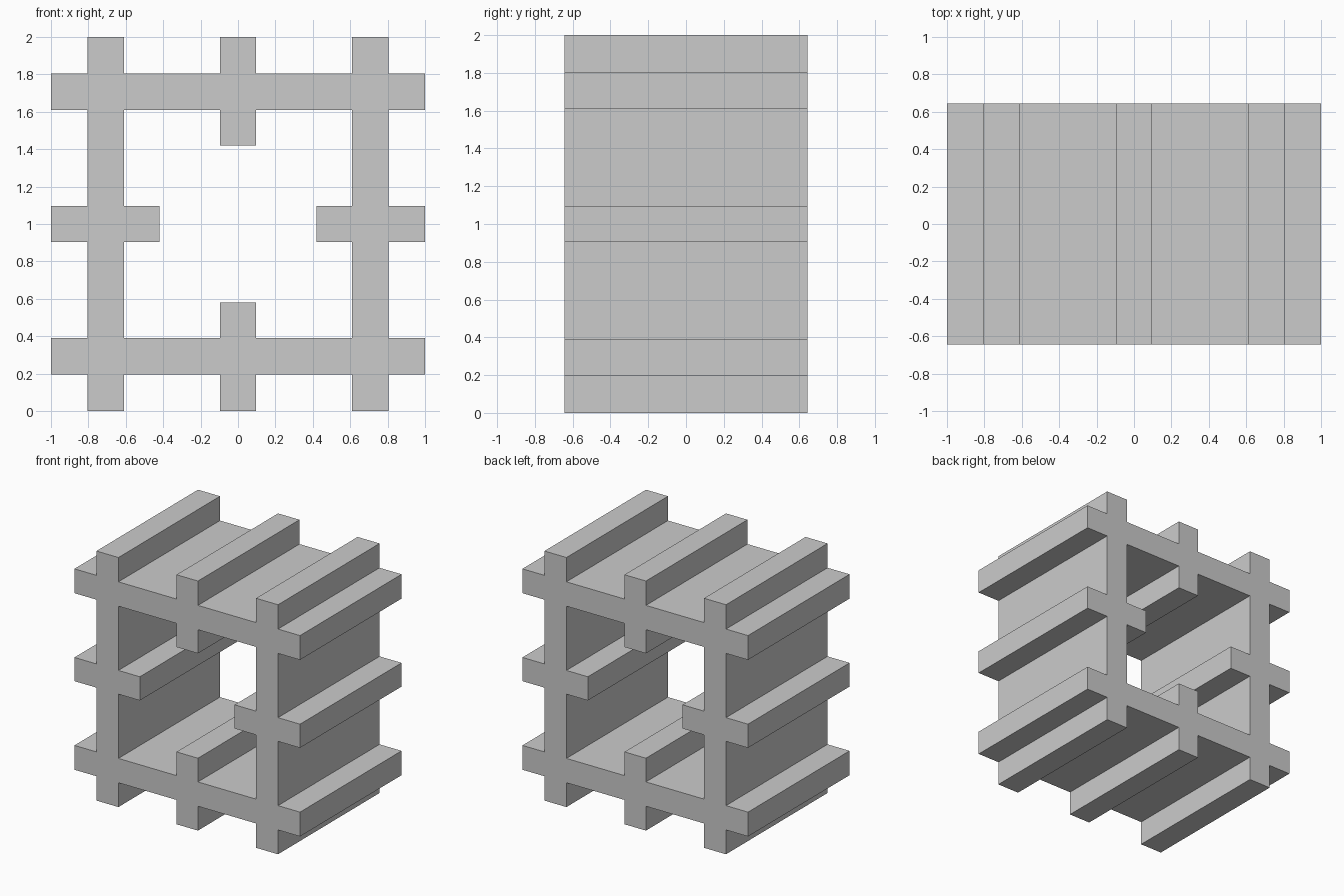
import bpy, math

if "Cube" in bpy.data.objects:
    bpy.data.objects.remove(bpy.data.objects["Cube"])

A = 0.095            # half width of the middle ribs
B, C = 0.61, 0.805   # inner and outer face of the walls
R = 0.42             # inner reach of the ribs
HALF_DEPTH = 0.643

# One side of each outline; the other three are quarter turns of it
outer_side = [(-C, C), (-C, 1), (-B, 1), (-B, C), (-A, C), (-A, 1),
              (A, 1), (A, C), (B, C), (B, 1), (C, 1)]
inner_side = [(-B, B), (-A, B), (-A, R), (A, R), (A, B)]


def four_sides(side):
    loop, pts = [], side
    for _ in range(4):
        loop += pts
        pts = [(v, -u) for u, v in pts]
    return loop


# Lattice tube: filled profile with a hole, extruded along y
curve = bpy.data.curves.new("lattice_tube", 'CURVE')
curve.dimensions = '2D'
curve.fill_mode = 'BOTH'
curve.extrude = HALF_DEPTH
for side in (outer_side, inner_side):
    loop = four_sides(side)
    spline = curve.splines.new('POLY')
    spline.points.add(len(loop) - 1)
    for p, (u, v) in zip(spline.points, loop):
        p.co = (u, v, 0, 1)
    spline.use_cyclic_u = True

tube = bpy.data.objects.new("lattice_tube", curve)
bpy.context.collection.objects.link(tube)
tube.rotation_euler = (math.pi / 2, 0, 0)
tube.location = (0, 0, 1)

# Turn into a flat-shaded mesh
bpy.context.view_layer.objects.active = tube
tube.select_set(True)
bpy.ops.object.convert(target='MESH')
bpy.ops.object.transform_apply(location=True, rotation=True, scale=True)
bpy.ops.object.shade_flat()
